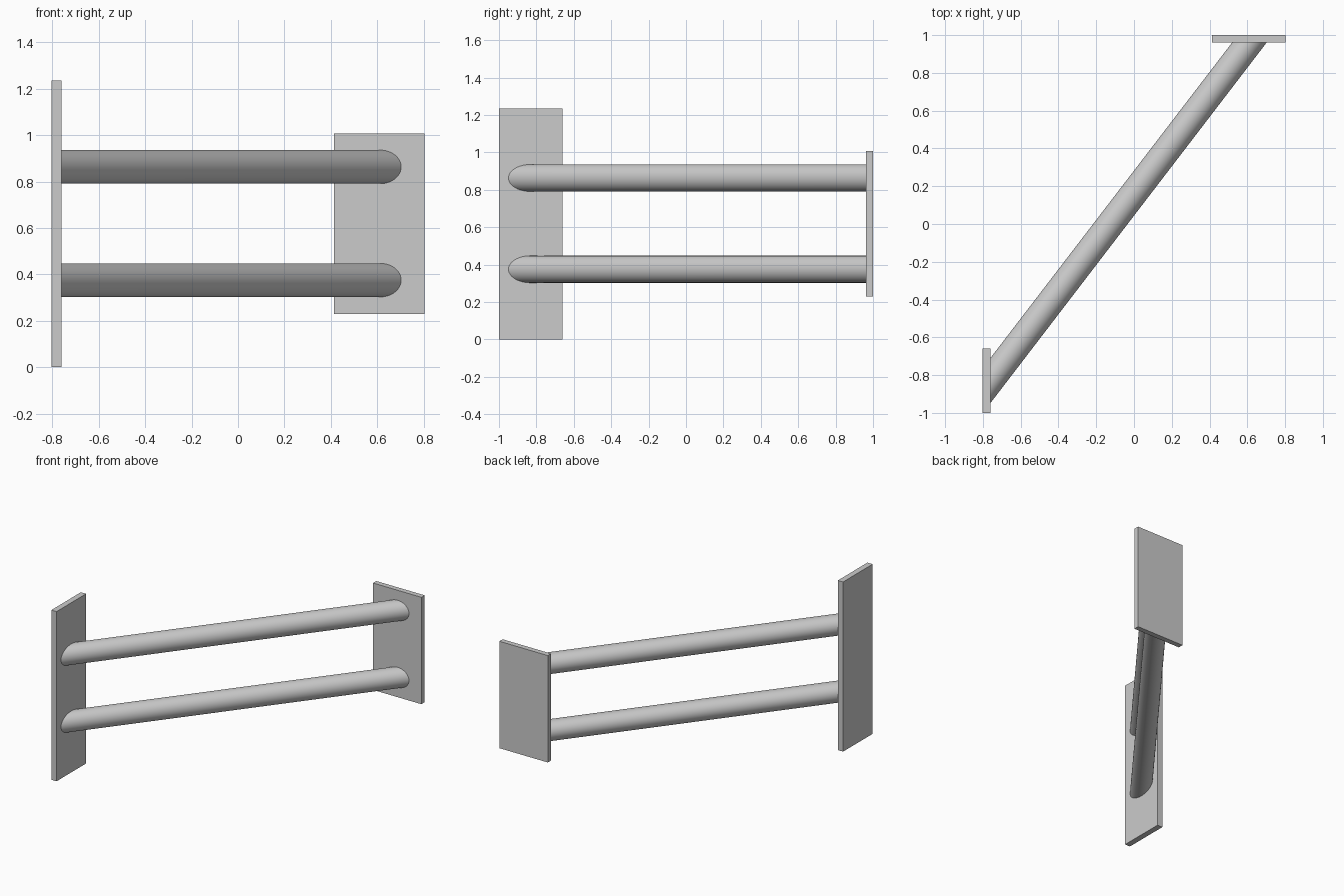
import bpy
import bmesh
from mathutils import Vector

cube = bpy.data.objects.get("Cube")
if cube:
    bpy.data.objects.remove(cube, do_unlink=True)

# Painted steel
steel = bpy.data.materials.new("grey_steel")
steel.use_nodes = True
grey = (0.6, 0.6, 0.6, 1)
steel.diffuse_color = grey
steel.node_tree.nodes["Principled BSDF"].inputs["Base Color"].default_value = grey


def add_object(name, bm):
    bmesh.ops.recalc_face_normals(bm, faces=bm.faces)
    mesh = bpy.data.meshes.new(name)
    bm.to_mesh(mesh)
    bm.free()
    mesh.materials.append(steel)
    obj = bpy.data.objects.new(name, mesh)
    bpy.context.collection.objects.link(obj)
    return obj


def plate(name, low, high):
    low, high = Vector(low), Vector(high)
    bm = bmesh.new()
    bmesh.ops.create_cube(bm, size=1)
    for v in bm.verts:
        v.co = (low + high) / 2 + v.co * (high - low)
    add_object(name, bm)


def rail(name, start, end, radius):
    """Round bar whose ends are mitred flush against the two plates."""
    start, end = Vector(start), Vector(end)
    axis = (end - start).normalized()
    turn = axis.to_track_quat("Z", "Y")
    bm = bmesh.new()
    bmesh.ops.create_cone(bm, cap_ends=True, segments=48,
                          radius1=radius, radius2=radius, depth=2)
    for v in bm.verts:
        ring = turn @ Vector((v.co.x, v.co.y, 0))
        # Slide each end point along the bar onto its plate
        if v.co.z < 0:
            v.co = start + ring - axis * (ring.x / axis.x)
        else:
            v.co = end + ring - axis * (ring.y / axis.y)
    obj = add_object(name, bm)
    bpy.ops.object.select_all(action="DESELECT")
    obj.select_set(True)
    bpy.context.view_layer.objects.active = obj
    bpy.ops.object.shade_smooth_by_angle(angle=0.6)


# End plates, set at right angles to each other
plate("side_plate", (-0.803, -1, 0), (-0.761, -0.66, 1.235))
plate("back_plate", (0.413, 0.962, 0.23), (0.803, 1, 1.008))

# Diagonal rails
for name, z in (("lower_rail", 0.375), ("upper_rail", 0.863)):
    rail(name, (-0.761, -0.83, z), (0.612, 0.962, z), 0.0725)
